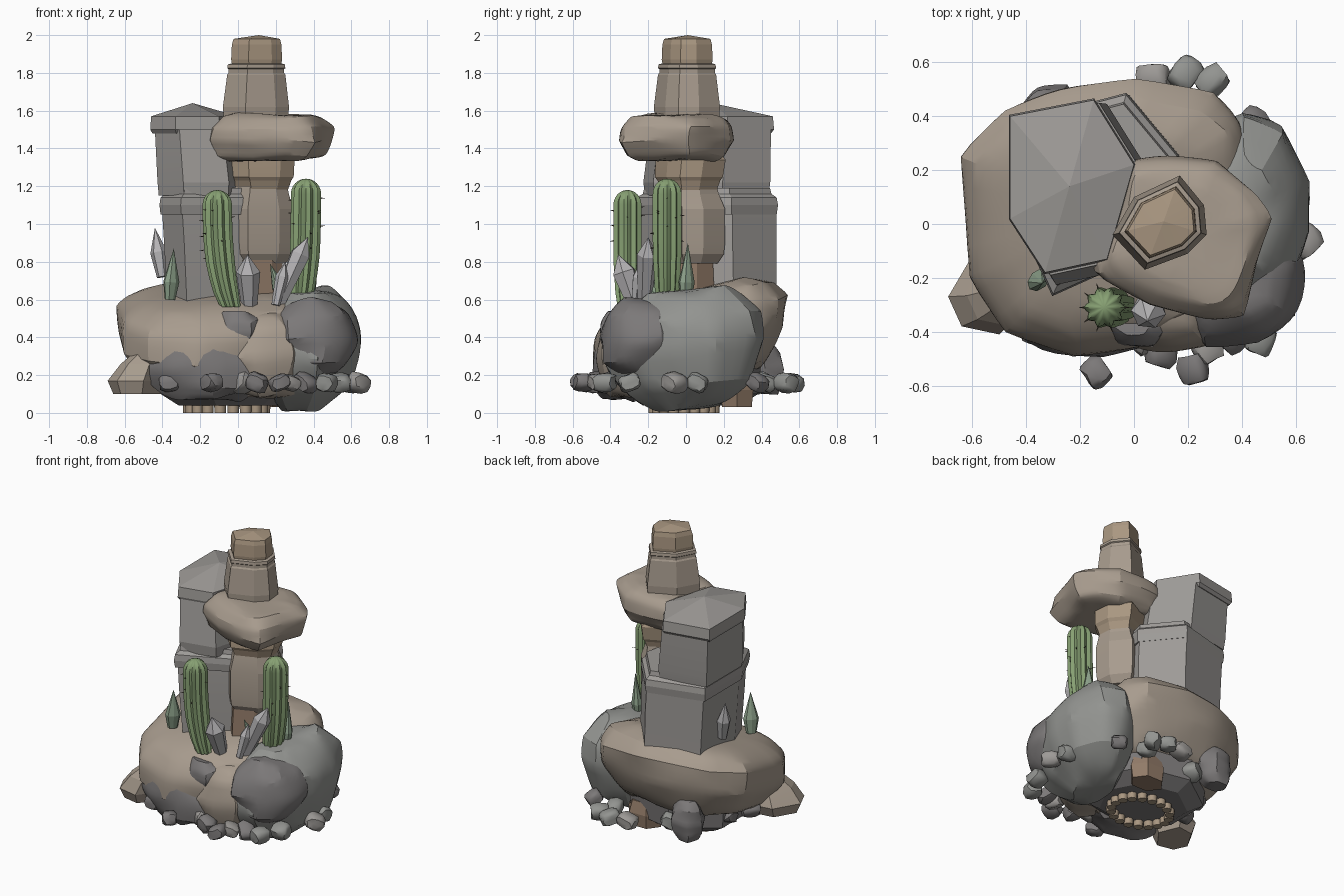
import bpy, bmesh, math, random
from mathutils import Vector

random.seed(7)
default_cube = bpy.data.objects.get("Cube")
if default_cube:
    bpy.data.objects.remove(default_cube, do_unlink=True)


def material(name, *rgb):
    mat = bpy.data.materials.new(name)
    mat.use_nodes = True
    colour = (*rgb, 1)
    mat.diffuse_color = colour
    shader = mat.node_tree.nodes["Principled BSDF"]
    shader.inputs["Base Color"].default_value = colour
    shader.inputs["Roughness"].default_value = 0.9
    return mat


TAN = material("tan stone", .39, .33, .27)
SAND = material("sand stone", .4, .31, .22)
RUST = material("rust stone", .29, .2, .14)
GREY = material("grey stone", .34, .325, .31)
MOSS = material("cool grey stone", .29, .295, .28)
DARK = material("dark stone", .2, .19, .19)
GREEN = material("cactus green", .24, .35, .17)
LEAF = material("leaf green", .26, .35, .25)
SPINE = material("spine brown", .1, .08, .06)
CRYSTAL = material("crystal", .46, .45, .46)


def finish(name, bm, mat, angle=30, soft=0):
    """Turn a bmesh into an object, optionally rounded inside its own bounds."""
    bmesh.ops.recalc_face_normals(bm, faces=bm.faces)
    mesh = bpy.data.meshes.new(name)
    bm.to_mesh(mesh)
    bm.free()
    obj = bpy.data.objects.new(name, mesh)
    bpy.context.collection.objects.link(obj)
    mesh.materials.append(mat)
    bpy.ops.object.select_all(action='DESELECT')
    obj.select_set(True)
    bpy.context.view_layer.objects.active = obj
    if soft:
        before = bounds(mesh)
        rounding = obj.modifiers.new("Rounding", 'SUBSURF')
        rounding.levels = soft
        bpy.ops.object.modifier_apply(modifier=rounding.name)
        after = bounds(obj.data)
        for v in obj.data.vertices:
            for axis, (old, new) in enumerate(zip(before, after)):
                t = (v.co[axis] - new[0]) / (new[1] - new[0])
                v.co[axis] = old[0] + t * (old[1] - old[0])
    bpy.ops.object.shade_smooth_by_angle(angle=math.radians(angle))
    return obj


def bounds(mesh):
    return [(min(values), max(values)) for values in zip(*(v.co for v in mesh.vertices))]


def loft(name, outline, levels, mat, centre=(0, 0), soft=0, angle=8, jitter=0, tilt=0):
    """Stack scaled copies of an outline; a level is (z, scale, dx, dy)."""
    bm = bmesh.new()
    crease = bm.edges.layers.float.new("crease_edge")
    rings = []
    for z, scale, *shift in levels:
        dx, dy = shift or (0, 0)
        points = outline if scale else [centre]
        rings.append([bm.verts.new((
            centre[0] + dx + (x - centre[0]) * scale + random.uniform(-jitter, jitter),
            centre[1] + dy + (y - centre[1]) * scale + random.uniform(-jitter, jitter),
            z + tilt * (y - centre[1]) * scale + random.uniform(-jitter, jitter))) for x, y in points])
    count = len(outline)
    for low, high in zip(rings, rings[1:]):
        for i in range(count):
            j = (i + 1) % count
            corners = [low[i], low[j]]
            corners += [high[j], high[i]] if len(high) > 1 else [high[0]]
            bm.faces.new(corners)
    for ring in (rings[0], rings[-1]):
        if len(ring) > 2:
            bm.faces.new(ring)
    if soft:
        for edge in bm.edges:
            edge[crease] = random.choice((0, .3, .6, .8))
    return finish(name, bm, mat, angle, soft)


def ellipse(rx, ry, sides, cx=0, cy=0, turn=0):
    steps = [math.tau * i / sides + turn for i in range(sides)]
    return [(cx + rx * math.cos(a), cy + ry * math.sin(a)) for a in steps]


BULGE = ((0, .6), (.18, .85), (.48, 1), (.8, .87), (1, .5))


def boulder(name, outline, bottom, top, mat, jitter=.025, profile=BULGE, tilt=0):
    cx, cy = (sum(axis) / len(outline) for axis in zip(*outline))
    levels = [(bottom + t * (top - bottom), *rest) for t, *rest in profile]
    loft(name, outline, levels, mat, (cx, cy), 2, 24, jitter, tilt)


# Base boulders
boulder("main_boulder", [(-.64, .25), (-.48, .42), (-.28, .51), (0, .53), (.3, .49), (.43, .36),
        (.45, 0), (.35, -.33), (.05, -.46), (-.22, -.49), (-.47, -.4), (-.6, -.2)], .16, .66, TAN, .012,
        ((0, .7), (.2, .86), (.42, .99), (.72, 1), (.9, .86), (1, .6)), .2)
boulder("right_boulder", [(.4, .42), (.55, .36), (.65, .17), (.65, -.02), (.57, -.25), (.43, -.42),
        (.2, -.43), (.1, -.25), (.12, .1), (.25, .34)], .03, .65, MOSS, .012,
        ((0, .42, -.04, .04), (.2, .8, -.01, .02), (.5, 1, 0, 0), (.76, .93, 0, .01), (1, .5, 0, .03)), .1)
boulder("front_dark_boulder", ellipse(.25, .24, 8, .39, -.22, .3), .21, .59, DARK)
boulder("front_grey_boulder", ellipse(.33, .18, 8, -.18, -.33, .2), .08, .41, DARK)
boulder("front_low_boulder", ellipse(.24, .15, 7, .13, -.31), .1, .53, TAN)
boulder("front_patch_boulder", ellipse(.14, .1, 6, 0, -.37), .34, .53, DARK, .01)
loft("left_outcrop", [(-.69, -.27), (-.64, -.38), (-.5, -.41), (-.38, -.25), (-.45, -.08), (-.59, -.1)],
     [(.1, .8), (.17, 1), (.26, .8, .04, 0), (.35, .5, .1, .02)], TAN, (-.54, -.25))
boulder("rear_rock", ellipse(.12, .11, 6, -.31, .42), .1, .36, DARK, .01)

# Underside core, lobed foot and a rusty block
loft("under_core", ellipse(.42, .38, 7, -.05, .03), [(.04, .7), (.1, .95), (.3, 1)], DARK, (-.05, .03))
lobes = bmesh.new()
for x, y in ellipse(.2, .16, 18, -.06, -.01):
    made = bmesh.ops.create_cone(lobes, cap_ends=True, segments=8, radius1=.03, radius2=.035, depth=.14)
    bmesh.ops.translate(lobes, verts=made["verts"], vec=(x, y, .07))
finish("lobed_foot", lobes, SAND, 50)
loft("rust_block", ellipse(.13, .1, 6, .12, .27), [(.03, .9), (.12, 1), (.2, .8)], RUST, (.12, .27))

# Central sandstone column, in stacked sections
MID = (.11, .01)
COLUMN = [(-.08, -.04), (0, .1), (.17, .18), (.26, .07), (.27, -.04), (.2, -.11), (.04, -.17)]
loft("column_foot", COLUMN, [(.5, .85), (.81, .78)], RUST, MID)
loft("column_shaft", COLUMN, [(.79, .8, .015, .02), (.84, 1, .015, .02), (.9, 1.04, .015, .02),
     (1.08, 1.04, .015, .02), (1.16, .9, .015, .01), (1.2, .85, .015, .01)], TAN, MID)
loft("column_collar", COLUMN, [(1.18, .84, .02, .01), (1.23, .95, .02, .01), (1.25, 1.03, .02, .01),
     (1.34, 1.06, .02, .02), (1.4, .9)], SAND, MID)
loft("column_upper", COLUMN, [(1.5, .95), (1.62, 1), (1.79, .88), (1.8, .84), (1.82, .84), (1.825, .88),
     (1.845, .86), (1.85, .76)], TAN, MID)
loft("column_cap", COLUMN, [(1.82, .72), (1.87, .77), (1.95, .75), (1.98, .7), (2, 0)], SAND, MID)

# Overhanging rock threaded on the column
boulder("overhang_rock", [(-.02, .23), (.14, .25), (.3, .23), (.43, .13), (.5, .02), (.45, -.15), (.4, -.33),
        (.26, -.35), (.08, -.29), (-.14, -.18), (-.06, -.05), (-.03, .08)], 1.34, 1.58, TAN, .012,
        ((0, .72, -.01, 0), (.15, .88, -.01, 0), (.45, 1), (.72, 1), (.95, .86), (1, .6)))

# Grey stepped tower
LOWER = [(-.41, .38), (-.03, .48), (.17, .24), (.1, -.08), (-.3, -.26), (-.41, -.02)]
UPPER = [(-.46, .4), (-.15, .46), (0, .22), (-.1, -.13), (-.33, -.18), (-.46, .02)]
LOW_MID, UP_MID = (-.12, .13), (-.24, .14)
loft("tower_base", LOWER, [(.55, .94, .02, .02), (.9, .97, .01, .01), (1.06, .97, 0, .01)], GREY, LOW_MID)
loft("tower_ledge", LOWER, [(1.05, 1), (1.1, 1.02), (1.14, 1), (1.16, .92), (1.19, .9)], GREY, LOW_MID)
loft("tower_body", UPPER, [(1.15, 1.02, .045, -.03), (1.22, 1.05, .045, -.03), (1.5, 1, .02, -.01)], GREY, UP_MID)
loft("tower_cap", UPPER, [(1.48, .97), (1.5, 1.02), (1.57, 1), (1.64, 0)], GREY, UP_MID)


def cactus(name, x, y, bottom, top, radius, lean):
    """Ribbed column that leans in at the foot, with a dome and tiny spines."""
    ribs = 10
    outline = []
    for i in range(ribs * 4):
        a = math.tau * i / ribs / 4
        r = radius * (.9 + .1 * math.cos(a * ribs))
        outline.append((x + r * math.cos(a), y + r * math.sin(a)))
    tall = top - bottom
    levels = [(bottom, .7, lean, 0)]
    for step in range(1, 8):
        t = step / 8
        levels.append((bottom + t * tall, min(1, .8 + t / 2), lean * (1 - t) ** 3, 0))
    for step in range(1, 7):
        a = math.pi / 2 * step / 6
        levels.append((top - radius + radius * math.sin(a), math.cos(a) if step < 6 else 0, 0, 0))
    loft(name, outline, levels, GREEN, (x, y), angle=60)
    bm = bmesh.new()
    for i in range(14):
        a = math.tau * random.randrange(ribs) / ribs
        out = Vector((math.cos(a), math.sin(a), random.uniform(-.2, .3)))
        made = bmesh.ops.create_cone(bm, segments=4, radius1=.004, radius2=0, depth=.025)["verts"]
        bmesh.ops.rotate(bm, verts=made, matrix=out.to_track_quat('Z', 'Y').to_matrix())
        place = Vector((x, y, bottom + tall * random.uniform(.4, .85))) + out * radius * 1.1
        bmesh.ops.translate(bm, verts=made, vec=place)
    finish(name + "_spines", bm, SPINE)


cactus("front_cactus", -.11, -.31, .56, 1.18, .078, .07)
cactus("side_cactus", .36, -.1, .58, 1.24, .08, -.03)


def spike(name, base, tip, radius, mat, sides=6, flat=1, shoulder=.65):
    base, tip = Vector(base), Vector(tip)
    length = (tip - base).length
    levels = [(0, .65), (length * shoulder, 1), (length, 0)]
    obj = loft(name, ellipse(radius, radius * flat, sides), levels, mat)
    obj.location = base
    obj.rotation_mode = 'QUATERNION'
    obj.rotation_quaternion = (tip - base).to_track_quat('Z', 'Y')


# Crystals and leaves
spike("front_crystal", (.06, -.27, .57), (.05, -.36, .84), .065, CRYSTAL)
spike("tilted_crystal", (.21, -.22, .57), (.37, -.2, .93), .055, CRYSTAL, shoulder=.75)
spike("small_crystal", (.2, -.27, .57), (.25, -.24, .8), .035, CRYSTAL)
spike("back_crystal", (-.4, .17, .72), (-.44, .2, .98), .045, CRYSTAL, shoulder=.5)
leaves = [((-.36, -.2, .6), (-.34, -.22, .87)), ((.37, .0, .58), (.38, .01, .9)),
          ((.24, -.15, .6), (.17, -.18, .79))]
for number, (base, tip) in enumerate(leaves, 1):
    spike(f"leaf_{number}", base, tip, .05, LEAF, 8, .7, .35)

# Loose pebbles round the foot
pebbles = [(-.14, -.55), (.1, -.48), (.22, -.54), (.27, -.46), (.47, -.43), (.54, -.3), (.63, -.06),
           (.6, .06), (.44, .38), (.29, .53), (.19, .56), (.07, .54), (-.36, -.4), (-.46, -.05),
           (-.4, .12), (-.15, .38), (.03, -.42), (.36, -.42), (.25, .42)]
for number, (x, y) in enumerate(pebbles, 1):
    bm = bmesh.new()
    bmesh.ops.create_icosphere(bm, subdivisions=2, radius=1)
    size = [random.uniform(.06, .08), random.uniform(.06, .08), random.uniform(.05, .065)]
    for v in bm.verts:
        v.co = Vector(max(-.72, min(.72, a)) * b * random.uniform(.98, 1.1) for a, b in zip(v.co, size))
    spin = Vector((random.uniform(-.5, .5), random.uniform(-.5, .5), 1)).to_track_quat('Z', 'Y')
    bmesh.ops.rotate(bm, verts=bm.verts, matrix=spin.to_matrix())
    bmesh.ops.translate(bm, verts=bm.verts, vec=(x, y, .16))
    finish(f"pebble_{number}", bm, random.choice((GREY, DARK, DARK, MOSS)), 40)
